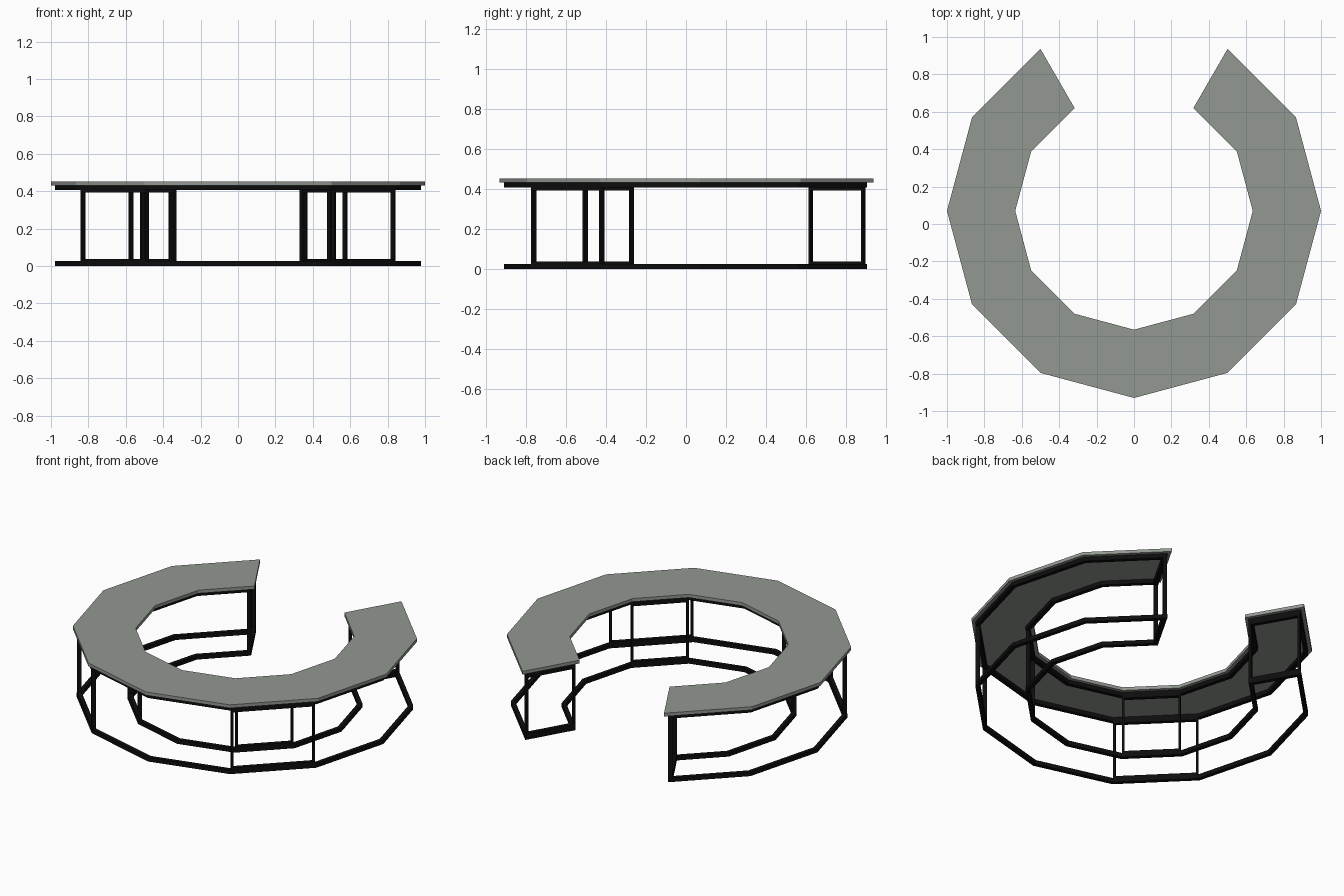
import bpy, bmesh, math
from mathutils import Vector

if "Cube" in bpy.data.objects:
    bpy.data.objects.remove(bpy.data.objects["Cube"])

CY = 0.07                 # centre of the twelve-sided ring
R_OUT, R_IN = 1.0, 0.635
C15, T15 = math.cos(math.radians(15)), math.tan(math.radians(15))
INSET, TUBE, BAR = 0.021, 0.025, 0.013
RAIL_H, TOP_Z, HEIGHT = 0.026, 0.432, 0.453
ANGLES = [math.radians(120 + 30 * i) for i in range(11)]


def material(name, col):
    m = bpy.data.materials.new(name)
    m.diffuse_color = (*col, 1)
    m.use_nodes = True
    m.node_tree.nodes["Principled BSDF"].inputs["Base Color"].default_value = m.diffuse_color
    return m


GREY = material("grey seat", (0.29, 0.315, 0.285))
BLACK = material("black metal", (0.004, 0.004, 0.004))


def finish(bm, name, mat):
    bmesh.ops.recalc_face_normals(bm, faces=bm.faces)
    me = bpy.data.meshes.new(name)
    bm.to_mesh(me)
    bm.free()
    me.materials.append(mat)
    ob = bpy.data.objects.new(name, me)
    bpy.context.collection.objects.link(ob)
    return ob


def arc(radius, d):
    """Arc points; the two ends are pulled in by d from the open cut."""
    pts = []
    for i, a in enumerate(ANGLES):
        rad = Vector((math.cos(a), math.sin(a), 0))
        tan = Vector((-rad.y, rad.x, 0))
        p = rad * radius + Vector((0, CY, 0))
        if i in (0, len(ANGLES) - 1):
            p += tan * (d if i == 0 else -d) - rad * d * T15
        pts.append(p)
    return pts


def outline(d):
    """C-shaped outline inset by d: outer arc, then inner arc reversed."""
    return arc(R_OUT - d / C15, d) + arc(R_IN + d / C15, d)[::-1]


def band(name, outer, inner, depth, mat):
    """Closed hollow band between two matching loops, extruded by depth."""
    bm = bmesh.new()
    loops = [[bm.verts.new(p + off) for p in lp]
             for off in (Vector(), depth) for lp in (outer, inner)]
    o0, i0, o1, i1 = loops
    n = len(outer)
    for k in range(n):
        j = (k + 1) % n
        for a, b in ((o0, i0), (i0, i1), (i1, o1), (o1, o0)):
            bm.faces.new((a[k], a[j], b[j], b[k]))
    return finish(bm, name, mat)


def leg_frame(name, p, q, inward, trim):
    """Upright rectangular frame between the rails, from p to q."""
    u = (q - p).normalized()
    p, q = p + u * trim[0], q - u * trim[1]
    length = (q - p).length

    def rect(b):
        z0, z1 = RAIL_H + b, TOP_Z - RAIL_H - b
        return [p + u * x + Vector((0, 0, z))
                for x, z in ((b, z0), (length - b, z0), (length - b, z1), (b, z1))]
    band(name, rect(0), rect(BAR), inward * TUBE, BLACK)


# seat slab: quads around the arc
bm = bmesh.new()
outer, inner = arc(R_OUT, 0), arc(R_IN, 0)
ov = [bm.verts.new(p + Vector((0, 0, TOP_Z))) for p in outer]
iv = [bm.verts.new(p + Vector((0, 0, TOP_Z))) for p in inner]
faces = [bm.faces.new((ov[k], ov[k + 1], iv[k + 1], iv[k])) for k in range(len(ov) - 1)]
ext = bmesh.ops.extrude_face_region(bm, geom=faces, use_keep_orig=True)
top = [v for v in ext["geom"] if isinstance(v, bmesh.types.BMVert)]
bmesh.ops.translate(bm, verts=top, vec=(0, 0, HEIGHT - TOP_Z))
finish(bm, "seat", GREY)

# bottom and top rails
for name, z in (("bottom_rail", 0), ("top_rail", TOP_Z - RAIL_H)):
    lift = Vector((0, 0, z))
    band(name, [p + lift for p in outline(INSET)],
         [p + lift for p in outline(INSET + TUBE)], Vector((0, 0, RAIL_H)), BLACK)

# leg frames along the two front-side segments (210-240 and 300-330 degrees)
loop = outline(INSET)
n = len(ANGLES)
o, i = loop[:n], loop[n:][::-1]
for side, k in (("left", 3), ("right", 6)):
    a = (ANGLES[k] + ANGLES[k + 1]) / 2
    out = Vector((math.cos(a), math.sin(a), 0))
    leg_frame(side + "_outer_leg_frame", o[k], o[k + 1], -out, (0.0067, 0.0067))
    leg_frame(side + "_inner_leg_frame", i[k], i[k + 1], out, (0, 0))

# leg frames closing the two open ends
for side, k, s in (("left", 0, 1), ("right", n - 1, -1)):
    a = ANGLES[k]
    tan = Vector((-math.sin(a), math.cos(a), 0)) * s
    leg_frame(side + "_end_leg_frame", i[k], o[k], tan, (0, 0.0067))
